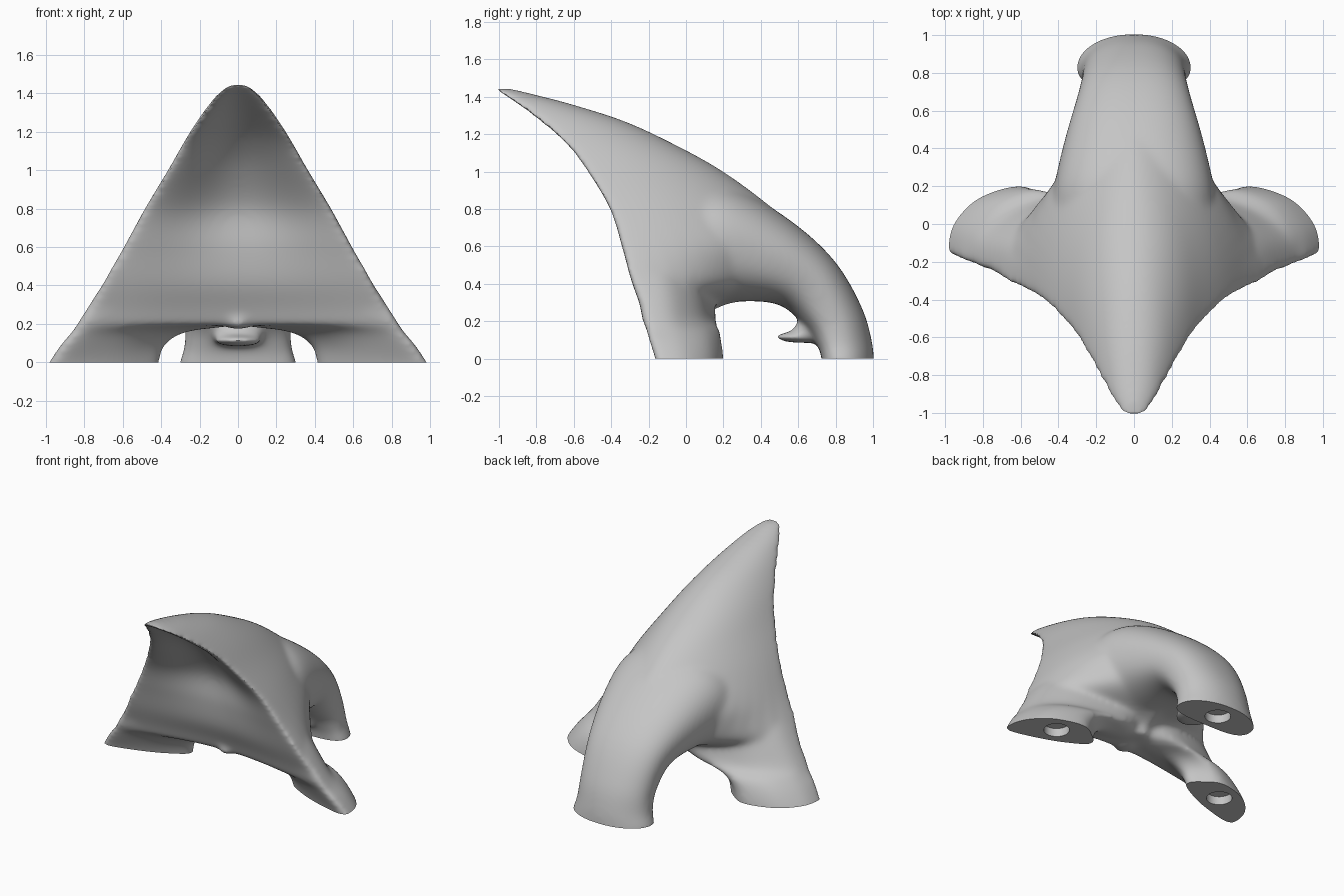
import bpy, bmesh
from math import sin, cos, pi, radians, copysign

if "Cube" in bpy.data.objects:
    bpy.data.objects.remove(bpy.data.objects["Cube"])

grey = bpy.data.materials.new("warm_grey")
grey.use_nodes = True
GREY = (0.56, 0.56, 0.56, 1)
grey.diffuse_color = GREY
grey.node_tree.nodes["Principled BSDF"].inputs["Base Color"].default_value = GREY


def smooth_keys(keys, steps, closed=False):
    """Catmull-Rom interpolation through tuples of any length."""
    n = len(keys)
    out = []
    for i in range(n if closed else n - 1):
        pick = [keys[j % n] if closed else keys[min(max(j, 0), n - 1)] for j in range(i - 1, i + 3)]
        for s in range(steps):
            t = s / steps
            out.append(tuple(
                b + t / 2 * (c - a + t * (2 * a - 5 * b + 4 * c - d + t * (3 * (b - c) + d - a)))
                for a, b, c, d in zip(*pick)))
    return out if closed else out + [keys[-1]]


def power(value, exponent):
    return copysign(abs(value) ** exponent, value)


def loft(bm, rings):
    """Skin closed rings of equal length and cap both ends."""
    loops = [[bm.verts.new(p) for p in ring] for ring in rings]
    n = len(loops[0])
    for low, high in zip(loops, loops[1:]):
        for i in range(n):
            bm.faces.new((low[i], low[(i + 1) % n], high[(i + 1) % n], high[i]))
    bm.faces.new(loops[0][::-1])
    bm.faces.new(loops[-1])


bm = bmesh.new()

# Upper horn: hollow front wall, rounded back; height, half width, edge y, back y, hollow, pinch
HORN = [(.19, .81, -.22, .12, .08, 2.5), (.28, .765, -.245, .20, .07, 3),
        (.42, .70, -.295, .76, .06, 4), (.60, .595, -.345, .68, .08, 1.9),
        (.80, .485, -.41, .47, .13, 1.3), (1.0, .365, -.53, .20, .13, 1.1),
        (1.15, .28, -.645, -.07, .10, 1), (1.27, .205, -.785, -.33, .07, 1),
        (1.36, .14, -.905, -.61, .04, 1), (1.41, .095, -.98, -.80, .02, 1),
        (1.443, .045, -1.025, -.93, 0, 1)]
rings = []
for z, w, edge, back, hollow, pinch in smooth_keys(HORN, 6):
    ring = []
    for i in range(32):
        a = pi * i / 32
        ring.append((w * power(cos(a), pinch), edge + (back - edge) * sin(a), z))
    for i in range(24):
        x = -1 + i / 12
        ring.append((w * x, edge + hollow * cos(pi / 2 * x) ** 2, z))
    rings.append(ring)
loft(bm, rings)

# Back leg: tube curving from the bean-shaped rear foot into the horn
# y, z, tilt, half width, half depth, bend
BACK_LEG = [(.87, -.06, 0, .31, .14, .04), (.865, 0, 0, .305, .14, .04),
            (.85, .08, 5, .28, .145, .04), (.79, .22, 18, .275, .16, .02),
            (.645, .405, 38, .305, .19, 0), (.405, .53, 60, .375, .26, 0),
            (.15, .60, 75, .43, .33, 0), (-.06, .58, 85, .43, .34, 0)]
rings = []
for y, z, tilt, rx, ry, bend in smooth_keys(BACK_LEG, 5):
    t = radians(tilt)
    ring = []
    for i in range(40):
        a = 2 * pi * i / 40
        across, deep = power(cos(a), .85), ry * power(sin(a), .85)
        ring.append((rx * across, y + deep * cos(t) - bend * across ** 2, z + deep * sin(t)))
    rings.append(ring)
loft(bm, rings)

# Side legs meeting in a low front arch; height, inner x, outer x, front y, back y
FOOT = smooth_keys([(1, .2), (.94, .5), (.72, .82), (.35, .98), (.14, .82), (.01, .6),
                    (.21, .38), (.53, .18), (.95, .03)], 5, closed=True)
SIDE_LEG = [(-.06, .41, 1.01, -.17, .21), (0, .40, .98, -.18, .21), (.09, .37, .92, -.21, .20),
            (.16, .25, .86, -.23, .19), (.22, -.08, .82, -.25, .17),
            (.42, -.15, .69, -.275, .14), (.55, -.15, .58, -.24, .06)]
for side in (1, -1):
    loft(bm, [[(side * (xi + u * (xo - xi)), yf + v * (yb - yf), z) for u, v in FOOT][::side]
              for z, xi, xo, yf, yb in smooth_keys(SIDE_LEG, 5)])


# Small spur with its root on the back leg, and knob over the front arch
def blob(center, size):
    made = bmesh.ops.create_uvsphere(bm, u_segments=20, v_segments=12, radius=1)["verts"]
    bmesh.ops.scale(bm, vec=size, verts=made)
    bmesh.ops.translate(bm, vec=center, verts=made)


blob((0, .63, .115), (.13, .155, .032))
blob((0, .66, .15), (.13, .09, .055))
blob((0, -.09, .205), (.07, .09, .035))

bmesh.ops.recalc_face_normals(bm, faces=bm.faces)
mesh = bpy.data.meshes.new("tripod_horn")
bm.to_mesh(mesh)
bm.free()
horn = bpy.data.objects.new("tripod_horn", mesh)
bpy.context.collection.objects.link(horn)

# Fuse the parts and soften the joins
remesh = horn.modifiers.new("fuse", "REMESH")
remesh.mode = "VOXEL"
remesh.voxel_size = 0.013
soften = horn.modifiers.new("soften", "SMOOTH")
soften.factor = 0.5
soften.iterations = 40


def bake(obj):
    graph = bpy.context.evaluated_depsgraph_get()
    graph.update()
    new = bpy.data.meshes.new_from_object(obj.evaluated_get(graph))
    obj.modifiers.clear()
    obj.data = new


bake(horn)

# Flat soles
bm = bmesh.new()
bm.from_mesh(horn.data)
cut = bmesh.ops.bisect_plane(bm, geom=bm.verts[:] + bm.edges[:] + bm.faces[:],
                             plane_co=(0, 0, 0), plane_no=(0, 0, -1), clear_outer=True)
rim = [e for e in cut["geom_cut"] if isinstance(e, bmesh.types.BMEdge)]
bmesh.ops.holes_fill(bm, edges=rim)
bmesh.ops.recalc_face_normals(bm, faces=bm.faces)
bm.to_mesh(horn.data)
bm.free()

# Round sockets in the soles
bm = bmesh.new()
for x, y in ((0, .86), (.70, .04), (-.70, .04)):
    made = bmesh.ops.create_cone(bm, cap_ends=True, segments=32, radius1=.085, radius2=.085, depth=.12)
    bmesh.ops.translate(bm, vec=(x, y, 0), verts=made["verts"])
pegs_mesh = bpy.data.meshes.new("socket_cutter")
bm.to_mesh(pegs_mesh)
bm.free()
pegs = bpy.data.objects.new("socket_cutter", pegs_mesh)
bpy.context.collection.objects.link(pegs)
pegs.hide_render = True
drill = horn.modifiers.new("sockets", "BOOLEAN")
drill.operation = "DIFFERENCE"
drill.solver = "EXACT"
drill.object = pegs
bake(horn)
bpy.data.objects.remove(pegs)

horn.data.materials.clear()
horn.data.materials.append(grey)
bpy.context.view_layer.objects.active = horn
horn.select_set(True)
bpy.ops.object.shade_smooth_by_angle(angle=radians(40))
